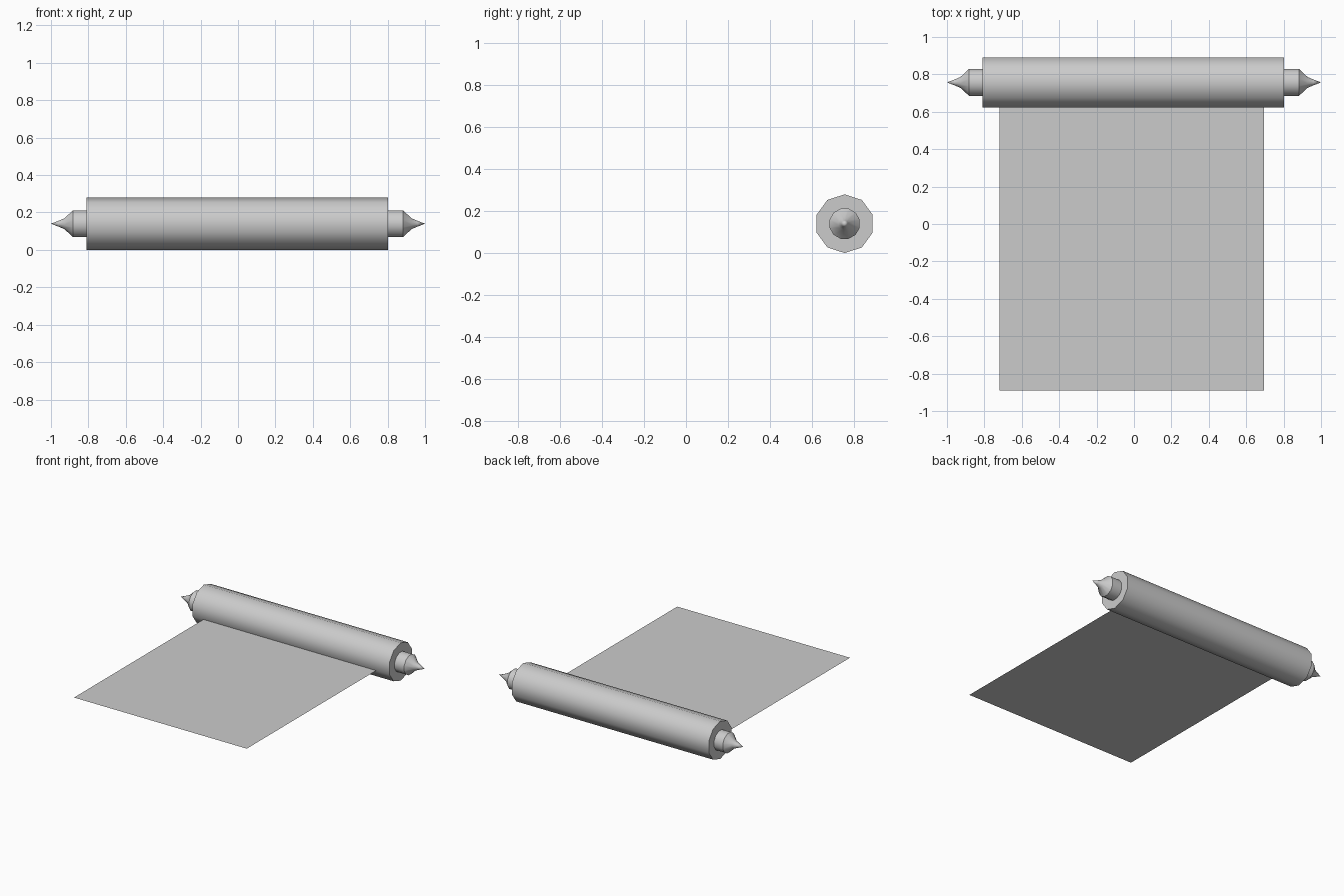
import bpy, bmesh, math
from mathutils import Vector

cube = bpy.data.objects.get("Cube")
if cube:
    bpy.data.objects.remove(cube, do_unlink=True)

AXIS_Y, AXIS_Z = 0.757, 0.14      # centre line of the roll
ROLL_R = 0.14
ROLL_SIDES = 10

grey = bpy.data.materials.new("plain grey")
grey.use_nodes = True
grey.diffuse_color = (0.6, 0.6, 0.6, 1)
grey.node_tree.nodes["Principled BSDF"].inputs["Base Color"].default_value = (0.6, 0.6, 0.6, 1)


def finish(name, bm, smooth=True):
    mesh = bpy.data.meshes.new(name)
    bm.to_mesh(mesh)
    bm.free()
    mesh.materials.append(grey)
    obj = bpy.data.objects.new(name, mesh)
    bpy.context.collection.objects.link(obj)
    if smooth:
        bpy.ops.object.select_all(action='DESELECT')
        obj.select_set(True)
        bpy.context.view_layer.objects.active = obj
        bpy.ops.object.shade_smooth_by_angle(angle=math.radians(38))
    return obj


def lathe_x(name, profile, sides, start):
    """Turn (x, radius) points around the roll's axis; radius 0 makes a tip."""
    bm = bmesh.new()
    rings = []
    for x, r in profile:
        count = sides if r > 0 else 1
        rings.append([bm.verts.new((x,
                                    AXIS_Y + r * math.cos(start + math.tau * i / sides),
                                    AXIS_Z + r * math.sin(start + math.tau * i / sides)))
                      for i in range(count)])
    for a, b in zip(rings, rings[1:]):
        for i in range(sides):
            j = (i + 1) % sides
            if len(b) == 1:
                bm.faces.new((a[i], a[j], b[0]))
            else:
                bm.faces.new((a[i], a[j], b[j], b[i]))
    for ring in (rings[0], rings[-1]):
        if len(ring) > 1:
            bm.faces.new(ring)
    bmesh.ops.recalc_face_normals(bm, faces=bm.faces)
    return finish(name, bm)


# Rolled-up part, with a corner of its outline at the top
lathe_x("paper_roll", [(-0.81, ROLL_R), (0.803, ROLL_R)], ROLL_SIDES, math.pi / 2)

# Pointed handles at both ends
handle = [(0.8, 0.0745), (0.882, 0.0745), (0.928, 0.03), (0.96, 0.016), (1.0, 0)]
for side, name in ((1, "left_handle"), (-1, "right_handle")):
    lathe_x(name, [(side * x, r) for x, r in handle], 12, math.radians(15))

# Unrolled sheet, leaving the roll at its lower front corner
corner = math.radians(18)
back_y = AXIS_Y - ROLL_R * math.cos(corner)
sheet_z = AXIS_Z - ROLL_R * math.sin(corner)
bm = bmesh.new()
outline = [(-0.72, -0.89), (0.695, -0.89), (0.695, back_y), (-0.72, back_y)]
bm.faces.new([bm.verts.new(Vector((x, y, sheet_z))) for x, y in outline])
finish("paper_sheet", bm, smooth=False)
